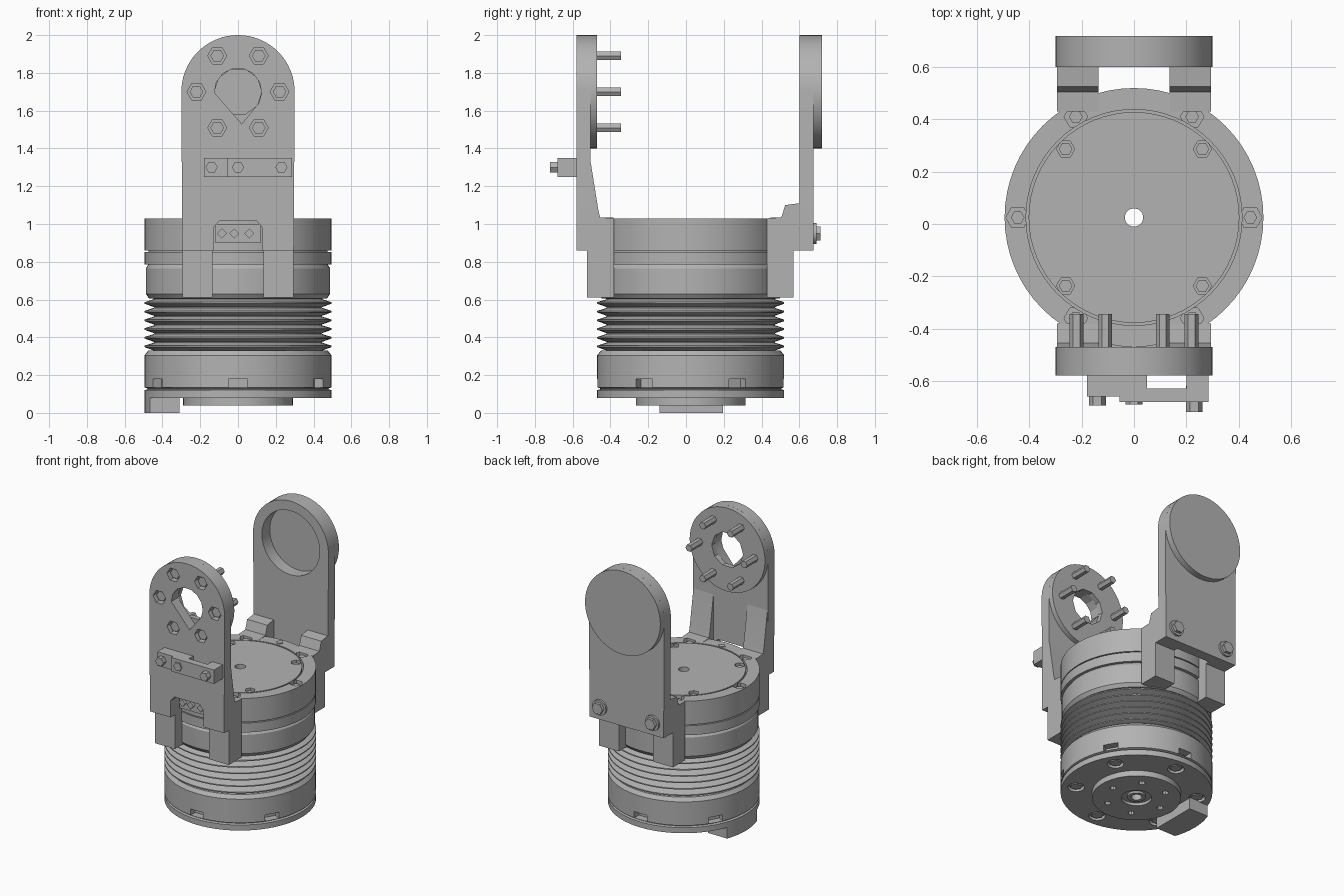
import bpy, bmesh, math
from mathutils import Matrix, Vector

cube = bpy.data.objects.get("Cube")
if cube:
    bpy.data.objects.remove(cube, do_unlink=True)

grey = bpy.data.materials.new("machined grey")
grey.use_nodes = True
grey.diffuse_color = (0.45, 0.45, 0.45, 1)
grey.node_tree.nodes["Principled BSDF"].inputs["Base Color"].default_value = (0.45, 0.45, 0.45, 1)

CY = 0.025      # body axis in y
PIVOT = 1.70    # height of the arm pivots
R = 0.495


def finish(name, bm):
    bmesh.ops.recalc_face_normals(bm, faces=bm.faces)
    mesh = bpy.data.meshes.new(name)
    bm.to_mesh(mesh)
    bm.free()
    mesh.materials.append(grey)
    ob = bpy.data.objects.new(name, mesh)
    bpy.context.collection.objects.link(ob)
    smooth(ob)
    return ob


def activate(ob):
    bpy.ops.object.select_all(action='DESELECT')
    ob.select_set(True)
    bpy.context.view_layer.objects.active = ob


def smooth(ob):
    activate(ob)
    bpy.ops.object.shade_smooth_by_angle(angle=math.radians(25))


def prism(name, pts, axis, lo, hi):
    """Extrude a 2D outline along one axis; the outline uses the other two axes in order."""
    bm = bmesh.new()
    def place(p, d):
        co = list(p)
        co.insert("xyz".index(axis), d)
        return co
    face = bm.faces.new([bm.verts.new(place(p, lo)) for p in pts])
    ext = bmesh.ops.extrude_face_region(bm, geom=[face])
    step = Vector(place((0, 0), hi - lo))
    bmesh.ops.translate(bm, vec=step, verts=[v for v in ext["geom"] if isinstance(v, bmesh.types.BMVert)])
    return finish(name, bm)


def ngon(a, b, r, n=48, start=0.0, sweep=2 * math.pi):
    return [(a + r * math.cos(start + sweep * i / n), b + r * math.sin(start + sweep * i / n)) for i in range(n)]


def rod(name, a, b, r, axis, lo, hi, n=6):
    return prism(name, ngon(a, b, r, n), axis, lo, hi)


def box(name, x, y, z):
    return prism(name, [(x[0], y[0]), (x[1], y[0]), (x[1], y[1]), (x[0], y[1])], "z", *z)


def lathe(name, profile, n=64):
    bm = bmesh.new()
    vs = [bm.verts.new((r, CY, z)) for r, z in profile]
    es = [bm.edges.new((vs[i], vs[(i + 1) % len(vs)])) for i in range(len(vs))]
    bmesh.ops.spin(bm, geom=vs + es, cent=(0, CY, 0), axis=(0, 0, 1),
                   angle=2 * math.pi, steps=n, use_merge=True)
    bmesh.ops.remove_doubles(bm, verts=bm.verts, dist=1e-5)
    return finish(name, bm)


def cut(ob, cutters, op='DIFFERENCE'):
    for c in cutters:
        m = ob.modifiers.new("cut", 'BOOLEAN')
        m.operation, m.solver, m.object = op, 'EXACT', c
        activate(ob)
        bpy.ops.object.modifier_apply(modifier=m.name)
        bpy.data.objects.remove(c, do_unlink=True)
    smooth(ob)


def polar(r, deg):
    a = math.radians(deg)
    return r * math.cos(a), CY + r * math.sin(a)


def arch(bottom):
    return [(-0.295, bottom), (0.295, bottom)] + ngon(0, PIVOT, 0.3, 32, 0, math.pi) + [(-0.3, PIVOT)]


sixths = [30 + 60 * i for i in range(6)]

# Base: output hub, flange and lower housing
hub = lathe("output_hub", [(0.035, 0.04), (0.29, 0.04), (0.29, 0.09), (0.035, 0.09)])
cut(hub, [rod("hub_bore", 0, CY, 0.10, "z", 0, 0.06, 24)]
    + [rod("hub_hole", *polar(0.2, 60 * i), 0.022, "z", 0, 0.07, 8) for i in range(6)])
lathe("hub_center_ring", [(0.035, 0.045), (0.06, 0.045), (0.06, 0.07), (0.035, 0.07)], 24)
flange = lathe("base_flange", [(0.035, 0.08), (R, 0.08), (R, 0.12), (0.48, 0.125), (0.035, 0.125)])
cut(flange, [rod("flange_hole", *polar(0.4, a), 0.055, "z", 0, 0.105, 16) for a in sixths])
for a in sixths:
    rod("flange_screw", *polar(0.4, a), 0.04, "z", 0.085, 0.11)
housing = lathe("lower_housing", [(0.035, 0.12), (0.48, 0.12), (0.48, 0.13), (R, 0.135), (R, 0.305),
                                  (0.475, 0.33), (0.035, 0.33)])
windows = []
for a in sixths:
    w = box("window_cutter", (0.44, 0.6), (-0.05, 0.05), (0.135, 0.18))
    w.data.transform(Matrix.Translation((0, CY, 0)) @ Matrix.Rotation(math.radians(a), 4, 'Z'))
    windows.append(w)
cut(housing, windows)

# Locating tab under the flange, a slice of the flange disc
tab = rod("locating_tab", 0, CY, R, "z", 0, 0.085, 64)
cut(tab, [box("tab_slice", (-0.6, -0.31), (-0.14, 0.195), (-0.1, 0.2))], 'INTERSECT')

# Ribbed cooling section
ribs = [(0.035, 0.325)]
for i in range(6):
    z = 0.33 + i * 0.046
    ribs += [(0.445, z), (R, z + 0.018), (R, z + 0.026), (0.445, z + 0.042)]
lathe("cooling_ribs", ribs + [(0.46, 0.615), (0.035, 0.615)])

# Upper housing, yoke ring and top cap
lathe("upper_housing", [(0.035, 0.605), (0.47, 0.605), (0.488, 0.63), (0.488, 0.765), (0.475, 0.785),
                        (0.475, 0.87), (0.035, 0.87)])
lathe("clamp_band", [(0.46, 0.785), (R, 0.785), (R, 0.853), (0.46, 0.853)])
ring = lathe("yoke_ring", [(0.413, 0.86), (R, 0.86), (R, 1.03), (0.413, 1.03)])
ring_spots = [polar(0.445, a) for a in (0, 60, 120, 180, 240, 300)]
cut(ring, [rod("ring_hole", *p, 0.045, "z", 0.99, 1.1) for p in ring_spots])
cap = lathe("top_cap", [(0.035, 0.86), (0.403, 0.86), (0.403, 1.03), (0.035, 1.03)])
cap_spots = [polar(0.37, a) for a in (45, 135, 225, 315)]
cut(cap, [rod("cap_hole", *p, 0.035, "z", 0.99, 1.1) for p in cap_spots])
for p in ring_spots + cap_spots:
    rod("top_screw", *p, 0.026, "z", 0.98, 1.015)
for y in (-0.41, 0.475):
    rod("ring_dowel", 0, y, 0.027, "z", 1.0, 1.035, 4)

# Front arm: arched plate with a cable notch, pivot pad and bore
pivot_spots = [(0.22 * math.cos(math.radians(60 * i)), PIVOT + 0.22 * math.sin(math.radians(60 * i)))
               for i in range(6)]
plate = prism("front_arm", arch(0.86), "y", -0.58, -0.505)
notch = prism("notch", [(-0.13, 0.8), (0.13, 0.8), (0.13, 0.98), (0.1, 1.015), (-0.1, 1.015), (-0.13, 0.98)],
              "y", -0.7, -0.4)
bore = prism("bore", [(0.02, 1.53)] + ngon(0, PIVOT, 0.125, 9, -0.5, math.pi + 1.0), "y", -0.7, -0.4)
cut(plate, [notch, bore] + [rod("pivot_hole", *p, 0.05, "y", -0.7, -0.53) for p in pivot_spots])
pad = rod("front_pivot_pad", 0, PIVOT, 0.3, "y", -0.506, -0.47, 48)
cut(pad, [rod("pad_bore", 0, PIVOT, 0.125, "y", -0.6, -0.4, 10)])
for p in pivot_spots:
    rod("pivot_pin", *p, 0.026, "y", -0.51, -0.345)
    rod("pivot_screw_head", *p, 0.036, "y", -0.56, -0.52)

# Rear arm: plate with a round bearing cup open to the inside
rear = prism("rear_arm", arch(0.86), "y", 0.6, 0.676)
cut(rear, [rod("cup_bore", 0, PIVOT, 0.23, "y", 0.5, 0.8, 48)])
cup = rod("bearing_cup", 0, PIVOT, 0.3, "y", 0.675, 0.72, 48)
cut(cup, [rod("cup_pocket", 0, PIVOT, 0.23, "y", 0.6, 0.69, 48)])

# Paired feet, gussets and tabs that join each arm to the ring
for s in (-1, 1):
    span = sorted((s * 0.135, s * 0.295))
    prism("front_foot", [(-0.51, 0.86), (-0.38, 0.86), (-0.38, 1.03), (-0.455, 1.035), (-0.465, 1.08),
                         (-0.505, 1.33), (-0.51, 1.33)], "x", *span)
    prism("rear_foot", [(0.43, 0.86), (0.43, 1.03), (0.505, 1.035), (0.525, 1.1), (0.6, 1.11),
                        (0.601, 0.86)], "x", *span)
    box("front_tab", span, (-0.525, -0.38), (0.61, 0.865))
    box("rear_tab", span, (0.43, 0.57), (0.61, 0.865))
    rod("rear_arm_washer", s * 0.21, 0.95, 0.055, "y", 0.67, 0.69, 16)
    rod("rear_arm_screw", s * 0.21, 0.95, 0.042, "y", 0.68, 0.712)

# Cable clamp on the front arm
box("clamp_base", (-0.18, 0.05), (-0.66, -0.575), (1.25, 1.35))
box("clamp_end", (0.2, 0.285), (-0.66, -0.575), (1.25, 1.35))
box("clamp_bar", (-0.055, 0.285), (-0.68, -0.63), (1.25, 1.35))
for x, y in ((-0.14, -0.695), (0, -0.69), (0.23, -0.72)):
    rod("clamp_screw", x, 1.3, 0.032, "y", y, -0.62)

# Cable connector behind the notch
box("connector", (-0.12, 0.12), (-0.495, -0.44), (0.9, 1.0))
for x in (-0.085, -0.02, 0.06):
    rod("connector_pin", x, 0.95, 0.027, "y", -0.515, -0.49, 4)
